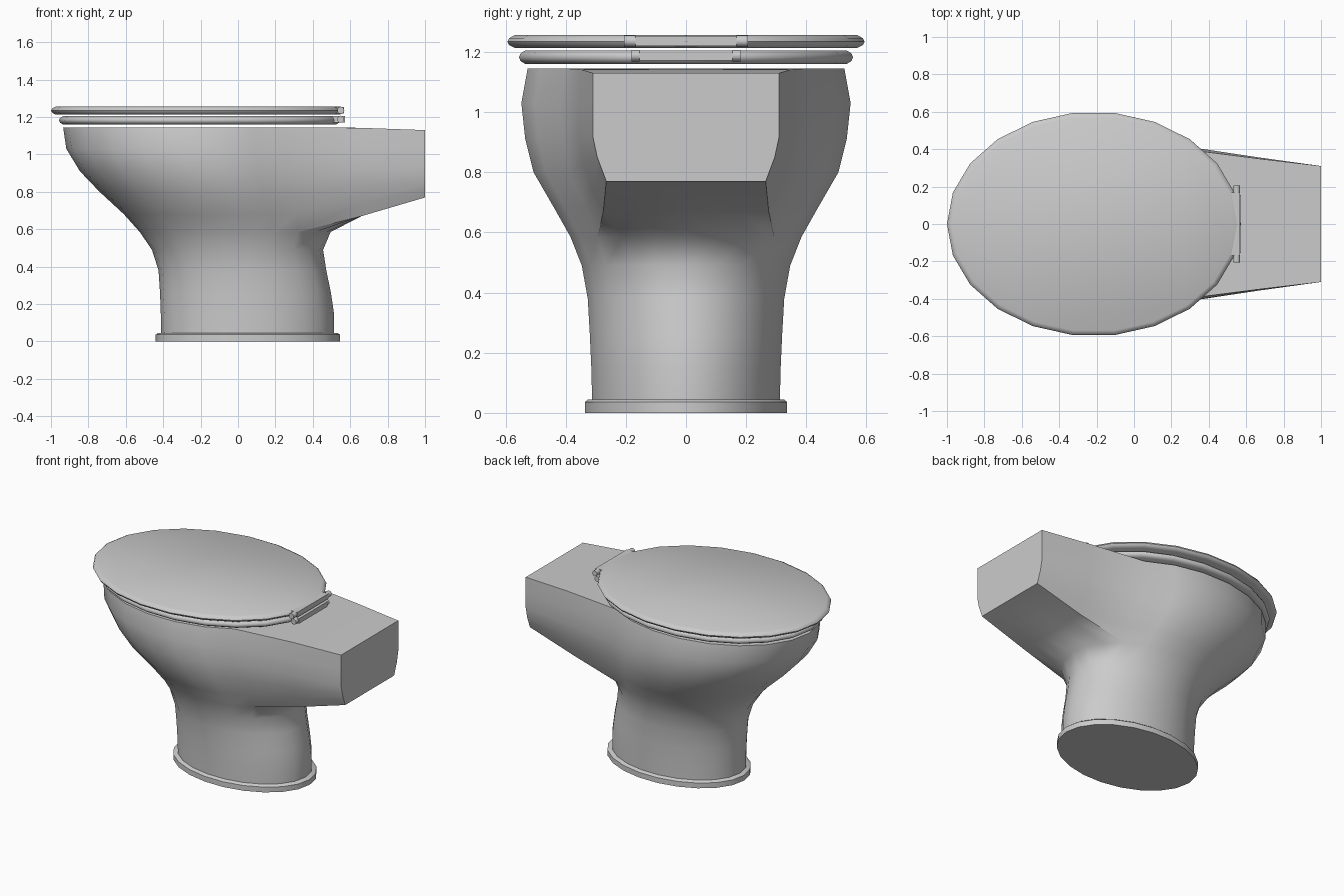
import bpy, bmesh, math

if "Cube" in bpy.data.objects:
    bpy.data.objects.remove(bpy.data.objects["Cube"])

N = 22  # sides of every oval


def oval(bm, z, x0, x1, hy):
    cx, a = (x0 + x1) / 2, (x1 - x0) / 2
    return [bm.verts.new((cx + a * math.cos(2 * math.pi * k / N),
                          hy * math.sin(2 * math.pi * k / N), z)) for k in range(N)]


def bridge(bm, r0, r1, skip=()):
    for k in range(N):
        if k not in skip:
            j = (k + 1) % N
            bm.faces.new((r0[k], r0[j], r1[j], r1[k]))


def finish(bm, name, angle):
    bmesh.ops.delete(bm, geom=[v for v in bm.verts if not v.link_faces], context='VERTS')
    bmesh.ops.recalc_face_normals(bm, faces=bm.faces)
    me = bpy.data.meshes.new(name)
    bm.to_mesh(me)
    bm.free()
    ob = bpy.data.objects.new(name, me)
    bpy.context.collection.objects.link(ob)
    bpy.ops.object.select_all(action='DESELECT')
    ob.select_set(True)
    bpy.context.view_layer.objects.active = ob
    bpy.ops.object.shade_smooth_by_angle(angle=math.radians(angle))
    return ob


def stack(name, rows, angle, closed=False):
    """Loft ovals; closed joins last to first (a ring), otherwise ends are capped."""
    bm = bmesh.new()
    rings = [oval(bm, *r) for r in rows]
    for a, b in zip(rings, rings[1:]):
        bridge(bm, a, b)
    if closed:
        bridge(bm, rings[-1], rings[0])
    else:
        bm.faces.new(rings[0])
        bm.faces.new(rings[-1])
    return finish(bm, name, angle)


# Floor plinth
stack("plinth", [(0, -.44, .545, .34), (.036, -.44, .545, .34), (.044, -.43, .535, .33)], 50)

# Pedestal and bowl: z, x min, x max, half width
rows = [(.03, -.41, .513, .315), (.15, -.413, .513, .318), (.26, -.417, .497, .323),
        (.38, -.425, .472, .33), (.49, -.46, .455, .35), (.585, -.525, .495, .388),
        (.68, -.61, .50, .442), (.80, -.74, .50, .512), (.91, -.845, .50, .54),
        (1.03, -.918, .50, .553), (1.145, -.935, .50, .532)]
LOW = 5   # row where the rear outlet box starts
C = 3     # columns either side of the rear axis opened for the box
bm = bmesh.new()
rings = [oval(bm, *r) for r in rows]
opening = [k % N for k in range(-C, C)]
for i in range(len(rings) - 1):
    bridge(bm, rings[i], rings[i + 1], opening if i >= LOW else ())
bm.faces.new(rings[0])

# Rear box: U-shaped sections continuing the opening's border
u = [rings[i][C] for i in range(len(rows) - 1, LOW, -1)]
u += [rings[LOW][k] for k in range(C, -C - 1, -1)]
u += [rings[i][-C] for i in range(LOW + 1, len(rows))]


def u_section(x, side):
    pts = [(y, z) for z, y in side]
    z, y = side[-1]
    pts += [(y * (1 - i / C), z) for i in range(1, 2 * C)]
    pts += [(-y, z) for z, y in reversed(side)]
    return [bm.verts.new((x, y, z)) for y, z in pts]


mid = u_section(.66, [(1.142, .35), (1.03, .357), (.92, .357), (.83, .342), (.74, .31), (.67, .275)])
end = u_section(1.0, [(1.13, .31), (1.03, .31), (.92, .31), (.85, .295), (.81, .28), (.77, .265)])
for a, b in ((u, mid), (mid, end)):
    for i in range(len(a) - 1):
        bm.faces.new((a[i], a[i + 1], b[i + 1], b[i]))
bm.faces.new(end)
bm.faces.new([rings[-1][k] for k in range(-C, C + 1)] + [mid[0], mid[-1]])
bm.faces.new((mid[0], mid[-1], end[-1], end[0]))

# Rim and hollow inside of the bowl
prev = rings[-1]
for r in [(1.145, -.80, .33, .40), (1.0, -.78, .31, .40), (.8, -.62, .24, .31), (.6, -.38, .12, .18)]:
    nxt = oval(bm, *r)
    bridge(bm, prev, nxt)
    prev = nxt
bm.faces.new(prev)
finish(bm, "bowl_and_pedestal", 52)

# Seat ring
stack("seat", [(1.16, -.935, .525, .54), (1.17, -.952, .54, .556), (1.182, -.957, .545, .561),
               (1.195, -.952, .54, .556), (1.205, -.935, .525, .54),
               (1.205, -.72, .28, .35), (1.16, -.72, .28, .35)], 50, closed=True)

# Lid
stack("lid", [(1.213, -.975, .545, .575), (1.223, -.993, .562, .594), (1.234, -1.0, .569, .60),
              (1.246, -.993, .562, .594), (1.256, -.975, .545, .575)], 50)


# Hinges: a bar on each level with a round knuckle at both ends
def hinge(name, z, half, x0, x1, knob):
    bm = bmesh.new()
    cube = bmesh.ops.create_cube(bm, size=1)["verts"]
    for v in cube:
        v.co = ((x0 + x1) / 2 + v.co.x * (x1 - x0), v.co.y * 2 * half, z + v.co.z * .034)
    for s in (-1, 1):
        cyl = bmesh.ops.create_cone(bm, cap_ends=True, segments=10, radius1=.019,
                                    radius2=.019, depth=knob)["verts"]
        for v in cyl:
            x, y, h = v.co
            v.co = (.549 + x, s * (half + knob / 2) + h, z + y)
    finish(bm, name, 40)


hinge("lid_hinge", 1.236, .168, .50, .568, .038)
hinge("seat_hinge", 1.188, .155, .48, .571, .026)
